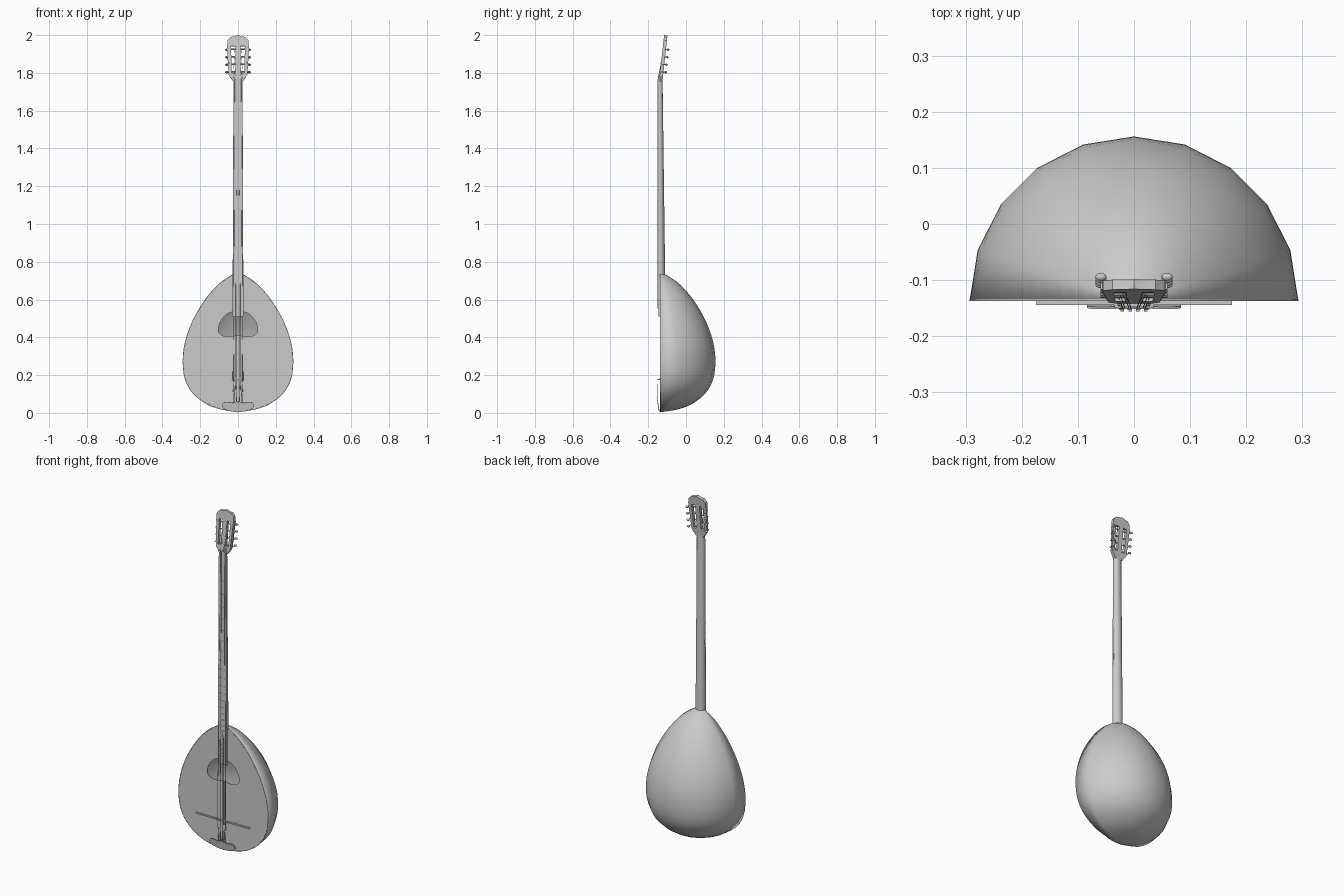
import bpy, bmesh, math
from mathutils import Matrix, Vector

if "Cube" in bpy.data.objects:
    bpy.data.objects.remove(bpy.data.objects["Cube"], do_unlink=True)

grey = bpy.data.materials.new("plain grey")
grey.use_nodes = True
grey.diffuse_color = (0.6, 0.6, 0.6, 1)
for n in grey.node_tree.nodes:
    if n.type == 'BSDF_PRINCIPLED':
        n.inputs["Base Color"].default_value = (0.6, 0.6, 0.6, 1)

FACE_Y = -0.137                      # plane of the soundboard
HEAD = Matrix.Translation((0, -0.143, 1.755)) @ Matrix.Rotation(-0.11, 4, 'X')


def add(name, mesh, smooth=None):
    mesh.materials.clear()
    mesh.materials.append(grey)
    ob = bpy.data.objects.new(name, mesh)
    bpy.context.collection.objects.link(ob)
    if smooth:
        bpy.ops.object.select_all(action='DESELECT')
        ob.select_set(True)
        bpy.context.view_layer.objects.active = ob
        bpy.ops.object.shade_smooth_by_angle(angle=math.radians(smooth))
    return ob


def finish(name, bm, smooth=None):
    me = bpy.data.meshes.new(name)
    bm.to_mesh(me)
    bm.free()
    return add(name, me, smooth)


def loft(name, rings, closed, smooth):
    """Skin a surface through rings of points; closed rings get end caps."""
    bm = bmesh.new()
    rows = [[bm.verts.new(p) for p in ring] for ring in rings]
    n = len(rows[0])
    for a, b in zip(rows, rows[1:]):
        for j in range(n if closed else n - 1):
            k = (j + 1) % n
            bm.faces.new((a[j], a[k], b[k], b[j]))
    if closed:
        bm.faces.new(rows[0][::-1])
        bm.faces.new(rows[-1])
    bmesh.ops.remove_doubles(bm, verts=bm.verts, dist=1e-5)
    return finish(name, bm, smooth)


def box(bm, center, size, m=Matrix()):
    mat = m @ Matrix.Translation(center) @ Matrix.Diagonal((*size, 1))
    bmesh.ops.create_cube(bm, size=1, matrix=mat)


def rod(bm, a, b, r, m=Matrix()):
    a, b = Vector(a), Vector(b)
    rot = (b - a).to_track_quat('Z', 'Y').to_matrix().to_4x4()
    bmesh.ops.create_cone(bm, cap_ends=True, segments=8, radius1=r, radius2=r,
                          depth=(b - a).length,
                          matrix=m @ Matrix.Translation((a + b) / 2) @ rot)


def curve_mesh(name, cu, matrix, smooth):
    tmp = bpy.data.objects.new(name + "_curve", cu)
    bpy.context.collection.objects.link(tmp)
    dg = bpy.context.evaluated_depsgraph_get()
    me = bpy.data.meshes.new_from_object(tmp.evaluated_get(dg))
    bpy.data.objects.remove(tmp, do_unlink=True)
    me.transform(matrix)
    return add(name, me, smooth)


def plate(name, loops, thick, matrix, smooth=35):
    """Flat plate in x and z; loops are (points, rounded), inner loops cut holes."""
    cu = bpy.data.curves.new(name, 'CURVE')
    cu.dimensions, cu.fill_mode = '2D', 'BOTH'
    cu.extrude, cu.resolution_u = thick / 2, 4
    for pts, rounded in loops:
        sp = cu.splines.new('BEZIER')
        sp.bezier_points.add(len(pts) - 1)
        sp.use_cyclic_u = True
        for bp, (x, z) in zip(sp.bezier_points, pts):
            bp.co = (x, z, 0)
            bp.handle_left_type = bp.handle_right_type = 'AUTO' if rounded else 'VECTOR'
    return curve_mesh(name, cu, matrix @ Matrix.Rotation(math.pi / 2, 4, 'X'), smooth)


def mirrored(half):
    """Close a right-hand outline, running bottom to top, with its mirror image."""
    return half + [(-x, z) for x, z in reversed(half) if x > 1e-6]


def spline(pts, steps=3):
    out = []
    for i in range(len(pts) - 1):
        p = [Vector(pts[min(max(k, 0), len(pts) - 1)]) for k in range(i - 1, i + 3)]
        for s in range(steps):
            t = s / steps
            out.append(p[1] + ((p[2] - p[0]) * t + (2*p[0] - 5*p[1] + 4*p[2] - p[3]) * t*t
                               + (3*p[1] - p[0] - 3*p[2] + p[3]) * t**3) / 2)
    return out + [Vector(pts[-1])]


# Bowl: half turn of the pear outline, ten staves
outline = spline([(0, 0.003), (0.09, 0.018), (0.165, 0.045), (0.237, 0.1), (0.28, 0.175),
                  (0.293, 0.27), (0.281, 0.375), (0.24, 0.49), (0.175, 0.6),
                  (0.105, 0.68), (0.05, 0.72), (0.022, 0.735), (0, 0.737)])
rings = [[(r * math.cos(math.pi * j / 10), FACE_Y + r * math.sin(math.pi * j / 10), z)
          for j in range(11)] for r, z in outline]
bowl = loft("bowl", rings, False, 60)
shell = bowl.modifiers.new("shell", 'SOLIDIFY')
shell.thickness, shell.offset = 0.004, -1

# Soundboard with the winged sound hole
hole = mirrored([(0, 0.41), (0.065, 0.405), (0.098, 0.422), (0.103, 0.45),
                 (0.085, 0.495), (0.045, 0.53), (0, 0.532)])
plate("soundboard", [(mirrored([tuple(p) for p in outline]), False), (hole, True)],
      0.003, Matrix.Translation((0, FACE_Y + 0.0015, 0)))

# Neck: D-shaped section tapering to the nut
neck = []
for z, w, d in ((0.705, 0.028, 0.027), (1.76, 0.024, 0.013)):
    neck.append([(w * math.cos(math.pi * j / 10), FACE_Y + d * math.sin(math.pi * j / 10), z)
                 for j in range(11)])
loft("neck", neck, True, 40)
loft("fingerboard", [[(w, -0.145, z), (w, FACE_Y, z), (-w, FACE_Y, z), (-w, -0.145, z)]
                     for z, w in ((0.51, 0.029), (1.765, 0.024))], True, None)

# Frets by the equal-tempered rule between nut and bridge
NUT, BRIDGE = 1.765, 0.177
bm = bmesh.new()
for n in range(1, 26):
    z = BRIDGE + (NUT - BRIDGE) * 2 ** (-n / 12)
    w = 0.029 - 0.005 * (z - 0.51) / 1.255
    box(bm, (0, -0.1455, z), (2 * w, 0.003, 0.003))
finish("frets", bm)

bm = bmesh.new()
box(bm, (0, -0.142, NUT), (0.05, 0.012, 0.008))
finish("nut", bm)

# Bridge with a raised saddle
bm = bmesh.new()
box(bm, (0, -0.1405, BRIDGE), (0.35, 0.007, 0.008))
box(bm, (0, -0.145, BRIDGE), (0.07, 0.01, 0.006))
finish("bridge", bm)

# Tailpiece: leaning rounded plate with string hooks
tail = Matrix.Translation((0, -0.141, 0.004)) @ Matrix.Rotation(0.16, 4, 'X')
plate("tailpiece", [(mirrored([(0, 0.004), (0.05, 0.01), (0.08, 0.025), (0.082, 0.045),
                               (0.06, 0.055), (0.025, 0.05), (0, 0.056)]), True)], 0.004, tail)
bm = bmesh.new()
for x in (-0.021, -0.007, 0.007, 0.021):
    box(bm, (x, 0, 0.065), (0.006, 0.003, 0.034), tail)
finish("tailpiece_hooks", bm)

# Headstock with two open slots, leaning back
head = mirrored([(0.025, 0), (0.035, 0.015), (0.046, 0.03), (0.049, 0.1), (0.056, 0.19),
                 (0.055, 0.22), (0.038, 0.237), (0.018, 0.24), (0, 0.2465)])
slots = [([(s * 0.014, 0.045), (s * 0.033, 0.045), (s * 0.037, 0.188), (s * 0.014, 0.188)], False)
         for s in (-1, 1)]
plate("headstock", [(head, False)] + slots, 0.018,
      HEAD @ Matrix.Translation((0, 0.009, 0)), 30)

# Tuners: side plates, rollers, posts and oval buttons
plates, rollers, buttons = bmesh.new(), bmesh.new(), bmesh.new()
heights = [0.052 + 0.04 * i for i in range(4)]
for s in (-1, 1):
    lean = Matrix.Translation((s * 0.0525, 0.011, 0.115)) @ Matrix.Rotation(s * 0.06, 4, 'Y')
    box(plates, (0, 0, 0), (0.004, 0.012, 0.16), HEAD @ lean)
    for z in heights:
        rod(rollers, (s * 0.01, 0.009, z), (s * 0.06, 0.009, z), 0.0035, HEAD)
        rod(rollers, (s * 0.058, 0.006, z), (s * 0.058, 0.028, z), 0.002, HEAD)
        oval = Matrix.Translation((s * 0.059, 0.03, z)) @ Matrix.Diagonal((0.01, 0.007, 0.006, 1))
        bmesh.ops.create_uvsphere(buttons, u_segments=12, v_segments=8, radius=1,
                                  matrix=HEAD @ oval)
finish("tuner_plates", plates)
finish("tuner_rollers", rollers, 40)
finish("tuner_buttons", buttons, 60)

# Eight strings in four pairs, tailpiece to tuner
cu = bpy.data.curves.new("strings", 'CURVE')
cu.dimensions, cu.bevel_depth, cu.bevel_resolution = '3D', 0.001, 0
for s in (-1, 1):
    for i in range(4):
        x = s * (0.007 + 0.015 * (i // 2) + 0.005 * (i % 2))
        path = [(x * 0.85, -0.152, 0.08), (x, -0.151, BRIDGE), (x * 0.75, -0.149, NUT),
                HEAD @ Vector((s * (0.018 + 0.003 * i), 0.005, heights[3 - i]))]
        sp = cu.splines.new('POLY')
        sp.points.add(len(path) - 1)
        for p, co in zip(sp.points, path):
            p.co = (*co, 1)
curve_mesh("strings", cu, Matrix(), 60)
